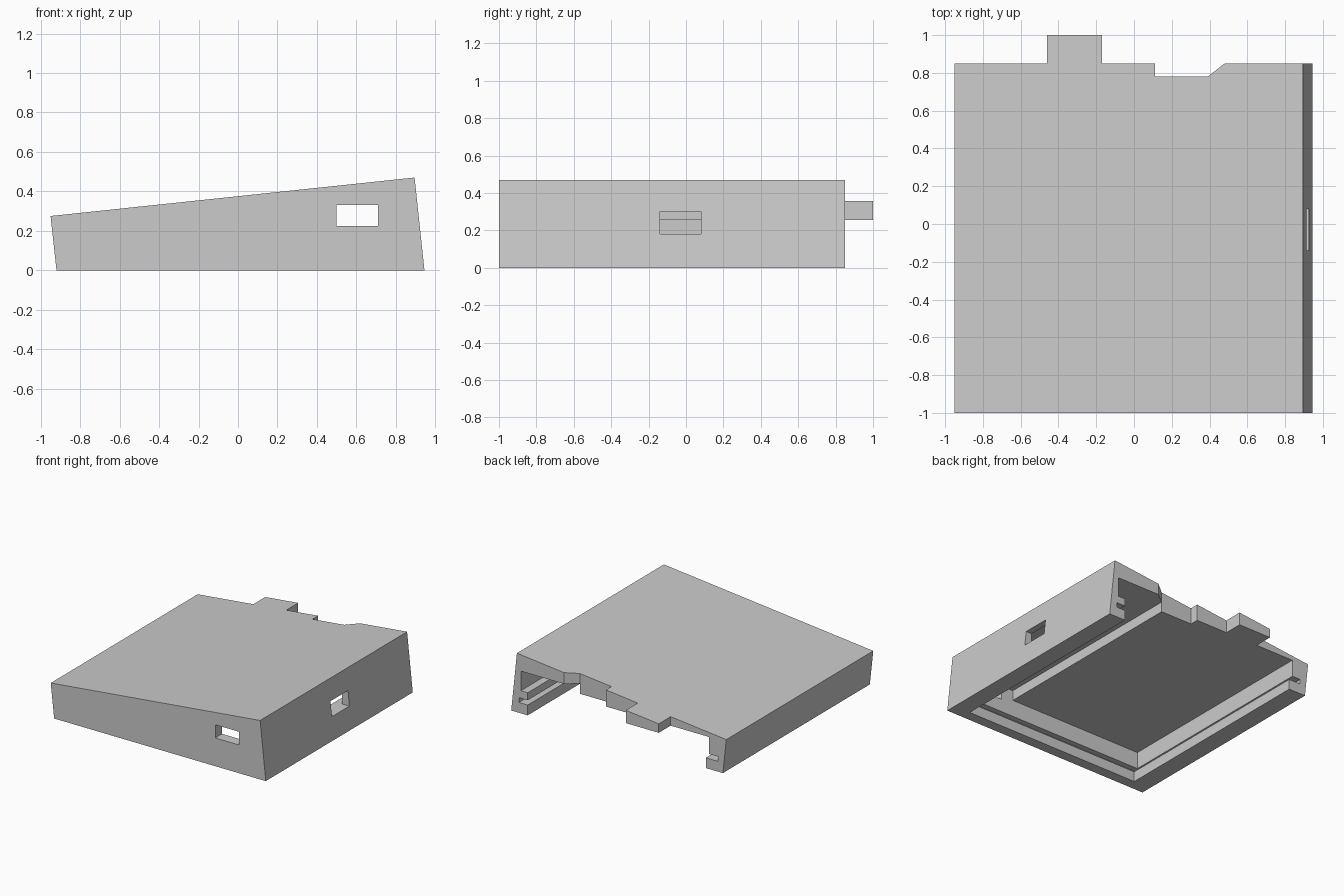
import bpy, bmesh

cube = bpy.data.objects.get("Cube")
if cube:
    bpy.data.objects.remove(cube, do_unlink=True)

grey = bpy.data.materials.new("plain_grey")
grey.use_nodes = True
colour = (0.6, 0.6, 0.6, 1)
grey.diffuse_color = colour
grey.node_tree.nodes["Principled BSDF"].inputs["Base Color"].default_value = colour


def prism(name, profile, axis, lo, hi):
    """Extrude a 2D profile along y (profile is x,z) or z (profile is x,y)."""
    bm = bmesh.new()
    place = (lambda a, b: (a, lo, b)) if axis == "y" else (lambda a, b: (a, b, lo))
    face = bm.faces.new([bm.verts.new(place(a, b)) for a, b in profile])
    new = bmesh.ops.extrude_face_region(bm, geom=[face])["geom"]
    shift = (0, hi - lo, 0) if axis == "y" else (0, 0, hi - lo)
    bmesh.ops.translate(bm, vec=shift, verts=[v for v in new if isinstance(v, bmesh.types.BMVert)])
    bmesh.ops.recalc_face_normals(bm, faces=bm.faces)
    mesh = bpy.data.meshes.new(name)
    bm.to_mesh(mesh)
    bm.free()
    mesh.materials.append(grey)
    obj = bpy.data.objects.new(name, mesh)
    bpy.context.collection.objects.link(obj)
    return obj


def box(name, x, y, z):
    return prism(name, [(x[0], y[0]), (x[1], y[0]), (x[1], y[1]), (x[0], y[1])], "z", *z)


# Wedge-shaped cover, long enough to include the rear tab
cover = prism("wedge_cover", [(-0.92, 0), (0.945, 0), (0.895, 0.47), (-0.95, 0.275)], "y", -1, 1)

cutters = [
    # Rear outline: tab, notch and sloped corner
    box("rear_trim", (-1.2, -0.46), (0.85, 1.2), (-0.2, 0.7)),
    prism("notch_trim", [(-0.17, 0.85), (0.11, 0.85), (0.11, 0.78), (0.39, 0.78), (0.48, 0.85),
                         (1.2, 0.85), (1.2, 1.2), (-0.17, 1.2)], "z", -0.2, 0.7),
    # Hollow with a taller channel along the high side, open below and behind
    prism("hollow", [(-0.77, -0.1), (0.8, -0.1), (0.8, 0.18), (0.86, 0.18), (0.86, 0.336),
                     (0.39, 0.336), (0.39, 0.255), (-0.8, 0.255), (-0.8, 0.1), (-0.77, 0.1)],
          "y", -0.915, 1.3),
    # Groove for a sliding base
    box("slide_groove", (-0.875, 0.877), (-0.96, 1.25), (0.082, 0.12)),
    # Socket openings
    box("front_opening", (0.5, 0.71), (-1.2, -0.8), (0.225, 0.33)),
    box("side_opening", (0.7, 1.2), (-0.14, 0.08), (0.18, 0.3)),
]

# Apply each cut in turn
for cutter in cutters:
    cutter.hide_render = True
    mod = cover.modifiers.new(cutter.name, "BOOLEAN")
    mod.operation = "DIFFERENCE"
    mod.solver = "EXACT"
    mod.object = cutter
    bpy.context.view_layer.update()
    result = bpy.data.meshes.new_from_object(cover.evaluated_get(bpy.context.evaluated_depsgraph_get()))
    cover.modifiers.clear()
    cover.data = result
    bpy.data.objects.remove(cutter, do_unlink=True)

# One colour, flat faces
cover.data.materials.clear()
cover.data.materials.append(grey)
for poly in cover.data.polygons:
    poly.material_index = 0
    poly.use_smooth = False
